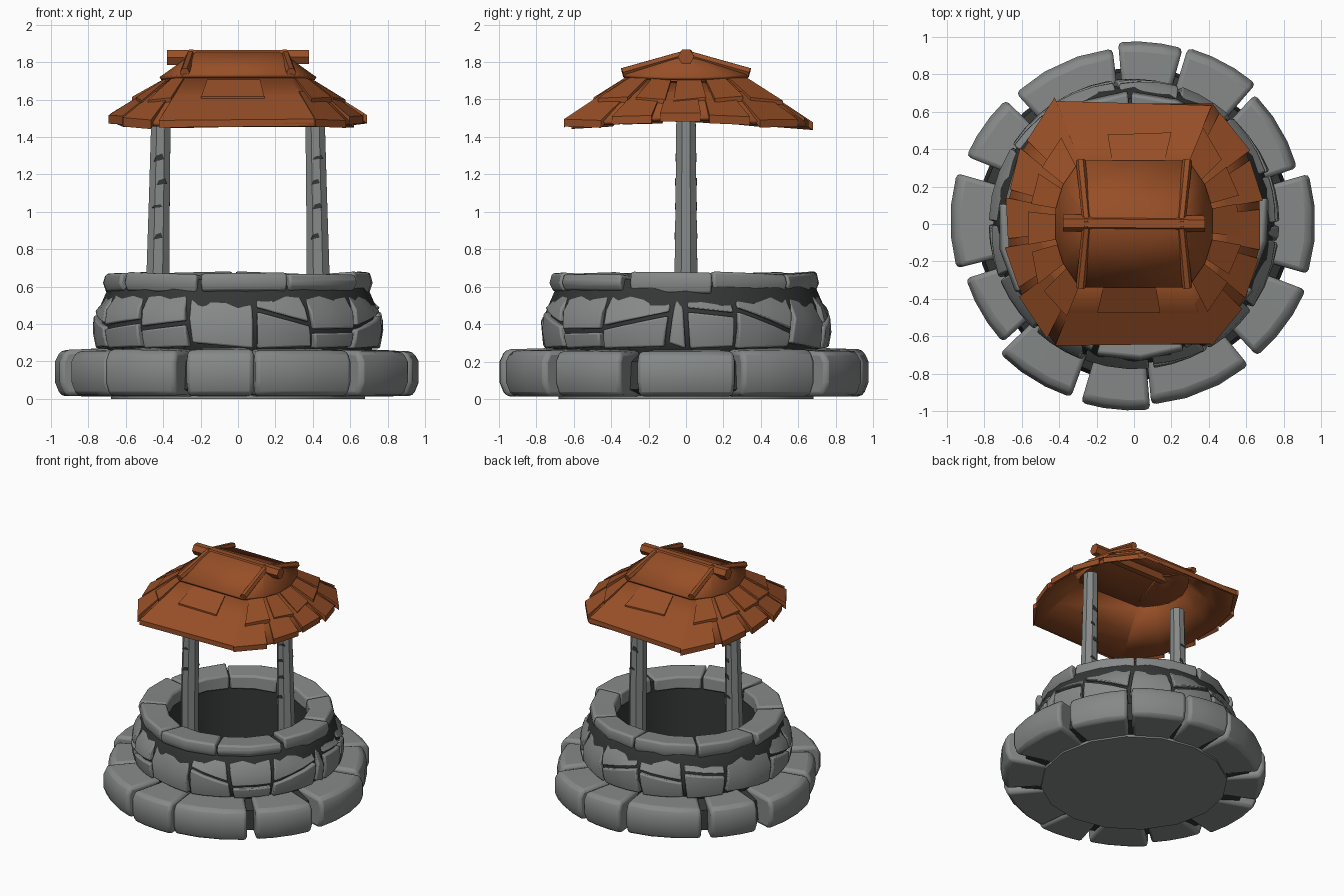
import bpy, bmesh, math, random
from mathutils import Vector

if "Cube" in bpy.data.objects:
    bpy.data.objects.remove(bpy.data.objects["Cube"])

random.seed(4)
rnd = random.uniform


def material(name, rgb):
    m = bpy.data.materials.new(name)
    m.diffuse_color = (*rgb, 1)
    m.use_nodes = True
    m.node_tree.nodes["Principled BSDF"].inputs["Base Color"].default_value = m.diffuse_color
    return m


STONE = material("grey stone", (0.235, 0.25, 0.245))
MORTAR = material("dark mortar", (0.035, 0.037, 0.037))
ROOF = material("rust brown wood", (0.31, 0.078, 0.02))


def finish(bm, name, mat, bevel=0, solid=0, angle=40):
    bmesh.ops.recalc_face_normals(bm, faces=bm.faces)
    me = bpy.data.meshes.new(name)
    bm.to_mesh(me)
    bm.free()
    me.materials.append(mat)
    ob = bpy.data.objects.new(name, me)
    bpy.context.collection.objects.link(ob)
    if solid:
        mod = ob.modifiers.new("thickness", 'SOLIDIFY')
        mod.thickness, mod.offset = solid, -1
    if bevel:
        mod = ob.modifiers.new("soft edges", 'BEVEL')
        mod.width, mod.segments, mod.limit_method = bevel, 2, 'ANGLE'
        mod.angle_limit = math.radians(40)
    bpy.ops.object.select_all(action='DESELECT')
    ob.select_set(True)
    bpy.context.view_layer.objects.active = ob
    bpy.ops.object.shade_smooth_by_angle(angle=math.radians(angle))
    return ob


def loft(bm, rings, caps=True, loop=False):
    vs = [[bm.verts.new(p) for p in r] for r in rings]
    n = len(vs[0])
    for i in range(len(vs) if loop else len(vs) - 1):
        a, b = vs[i], vs[(i + 1) % len(vs)]
        for j in range(n):
            bm.faces.new((a[j], a[(j + 1) % n], b[(j + 1) % n], b[j]))
    if caps and not loop:
        bm.faces.new(vs[0])
        bm.faces.new(vs[-1])


def polar(r, deg, z):
    a = math.radians(deg)
    return (r * math.cos(a), r * math.sin(a), z)


def block(bm, a0, a1, prof0, prof1, lean0=0, lean1=0, n=3):
    """Curved stone between two angles; the section changes from prof0 to prof1."""
    rings = []
    for i in range(n + 1):
        t = i / n
        ring = []
        m = len(prof0) - 1
        for (r0, z0), (r1, z1) in zip(prof0, prof1):
            z = z0 + (z1 - z0) * t
            k = (z - 0.42) / 0.3
            a = (a0 + lean0 * k) * (1 - t) + (a1 + lean1 * k) * t
            ring.append(polar(r0 + (r1 - r0) * t, a, z))
        rings.append(ring)
    loft(bm, rings)


# base ring of large stones: start angle, end angle, outer radius
bm = bmesh.new()
for a0, a1, r in [(-16, 16, .99), (19, 47, .95), (49, 73, 1.0), (74.5, 95, 1.0),
                  (97, 132, .95), (136, 158, .975), (164, 194, .99), (198, 222, .96),
                  (224, 250, 1.0), (253.5, 275, 1.0), (275.5, 309, .985), (313, 339, .99)]:
    def sec(k):
        h = rnd(.262, .278)
        return [(.6, .012), (r * k - .03, .015), (r * k, .09), (r * k, .2),
                (r * k - .03, h - .01), (.64, h)]
    block(bm, a0, a1, sec(rnd(.97, 1)), sec(rnd(.97, 1)), n=3)
finish(bm, "base_stones", STONE, .025)

# mortar core of the well, with a dark inner shaft
bm = bmesh.new()
prof = [(.52, .02), (.66, .02), (.84, .05), (.82, .2), (.70, .24), (.73, .29), (.752, .38),
        (.735, .5), (.70, .58), (.675, .64), (.53, .64)]
loft(bm, [[polar(r, 360 * i / 24, z) for r, z in prof] for i in range(24)], loop=True)
finish(bm, "mortar_core", MORTAR)

# flat underside
bm = bmesh.new()
loft(bm, [[polar(.68, i * 22.5, z) for i in range(16)] for z in (0, .02)])
finish(bm, "floor", STONE)


# irregular wall stones
def wall_r(z):
    return .778 - 1.5 * (z - .38) ** 2 - (.03 if z > .5 else 0)


def wall_sec(z0, z1):
    zs = [z0 + (z1 - z0) * t for t in (0, .5, 1)]
    return [(.6, z0)] + [(wall_r(z), z) for z in zs] + [(.6, z1)]


bm = bmesh.new()
edges = [0]
while edges[-1] < 335:
    edges.append(edges[-1] + rnd(20, 32))
leans = [rnd(-4, 4) for _ in edges]
edges.append(360)
leans.append(leans[0])
for i in range(len(edges) - 1):
    a0, a1 = edges[i] + .9, edges[i + 1] - .9
    l0, l1 = leans[i], leans[i + 1]
    lo, hi = .27, .565
    if i % 4 == 2:
        block(bm, a0, a1, wall_sec(lo + .03, hi), wall_sec(lo, hi - .02), l0, l1)
    else:
        s0, s1 = rnd(.36, .48), rnd(.36, .48)
        block(bm, a0, a1, wall_sec(lo, s0 - .01), wall_sec(lo + .01, s1 - .01), l0, l1)
        block(bm, a0, a1, wall_sec(s0 + .012, hi), wall_sec(s1 + .012, hi - .01), l0, l1)
finish(bm, "wall_stones", STONE, .022)

# rim stones
bm = bmesh.new()
for i in range(9):
    def rim():
        r, z = rnd(.70, .735), rnd(.665, .683)
        return [(.51, .56), (r - .02, .57 + rnd(-.01, .01)), (r, .62), (r - .015, z),
                (.52, z - .012)]
    block(bm, i * 40 + 12.5 + rnd(-2, 2), i * 40 + 51.8 + rnd(-2, 0), rim(), rim(), n=2)
finish(bm, "rim_stones", STONE, .014)

# two posts
for side, name in ((-1, "left_post"), (1, "right_post")):
    bm = bmesh.new()
    rings = []
    for z, x, r in ((.1, .43, .068), (.68, .428, .066), (1.1, .42, .06), (1.6, .41, .055)):
        rings.append([(side * x + r * math.cos(k * math.pi / 4 + .39),
                       r * math.sin(k * math.pi / 4 + .39), z) for k in range(8)])
    loft(bm, rings)
    finish(bm, name, STONE)
# dark chips on the posts
bm = bmesh.new()
for side in (-1, 1):
    for z in (.87, 1.03, 1.16, 1.29):
        for f in (-1, 1):
            x, w, h = side * .422 + rnd(-.01, .02), rnd(.015, .03), rnd(.01, .025)
            y = f * (.064 - .012 * (z - .68))
            loft(bm, [[(x - w, yy, z - h), (x + w, yy, z - h * .4), (x + w * .6, yy, z + h),
                       (x - w * .5, yy, z + h * .5)] for yy in (y * .95, y)])
finish(bm, "post_chips", MORTAR)


# roof layers: a quarter outline mirrored to a full ring
def ring4(q):
    a = [Vector(p) for p in q]
    mir = lambda p, sx, sy: Vector((p.x * sx, p.y * sy, p.z))
    return ([mir(p, 1, 1) for p in reversed(a)] + [mir(p, -1, 1) for p in a] +
            [mir(p, -1, -1) for p in reversed(a)] + [mir(p, 1, -1) for p in a])


low_in = ring4([(.28, .30, 1.725), (.36, .20, 1.715), (.40, .08, 1.70)])
low_out = ring4([(.42, .645, 1.475), (.60, .39, 1.485), (.67, .13, 1.505)])
mid = [a.lerp(b, .5) + Vector((0, 0, .005)) for a, b in zip(low_in, low_out)]
bm = bmesh.new()
loft(bm, [low_in, mid, low_out], caps=False)
finish(bm, "lower_roof", ROOF, solid=.025, angle=30)

up_out = ring4([(.29, .34, 1.735), (.38, .21, 1.725), (.42, .08, 1.72)])
up_top = ring4([(.22, .03, 1.855), (.225, .02, 1.855), (.23, .01, 1.855)])
bm = bmesh.new()
loft(bm, [up_out, up_top], caps=False)
bm.faces.new([v for v in bm.verts][12:])
finish(bm, "upper_roof", ROOF, solid=.02, angle=30)

# overlapping boards on the roof slopes
bm = bmesh.new()


def board(i, u0, u1, t0, t1, lift):
    j = (i + 1) % 12
    P = lambda u, t: low_in[i].lerp(low_in[j], u).lerp(low_out[i].lerp(low_out[j], u), t)
    c = [P(u0, t0), P(u1, t0), P(u1, t1 + rnd(-.05, .05)), P(u0, t1 + rnd(-.05, .05))]
    up = [Vector((0, 0, k)) for k in (.008, .008, lift, lift)]
    loft(bm, [[p - Vector((0, 0, .02)) for p in c], [p + d for p, d in zip(c, up)]])


for i in range(12):
    if i in (2, 8):      # long front and back slopes
        board(i, .0, 1.0, .5, 1.0, .018)
        board(i, .22, .7, .1, .55, .02)
    else:
        board(i, -.03, .8, .35, 1.03, rnd(.018, .03))
        board(i, .2, 1.0, 0, .6, rnd(.02, .035))
finish(bm, "roof_boards", ROOF, angle=30)


# poles on top of the roof
def pole(bm, p0, p1, r0, r1, n=6):
    p0, p1 = Vector(p0), Vector(p1)
    q = (p1 - p0).to_track_quat('Z', 'Y')
    loft(bm, [[p + q @ Vector((r * math.cos(k * math.tau / n), r * math.sin(k * math.tau / n), 0))
               for k in range(n)] for p, r in ((p0, r0), (p1, r1))])


bm = bmesh.new()
pole(bm, (-.38, .005, 1.825), (.38, 0, 1.828), .046, .044)
finish(bm, "ridge_pole", ROOF, angle=30)
bm = bmesh.new()
for sx in (-1, 1):
    for sy in (-1, 1):
        pole(bm, (sx * .285, sy * .34, 1.745), (sx * .25, -sy * .02, 1.848), .026, .024)
finish(bm, "roof_battens", ROOF, angle=30)
